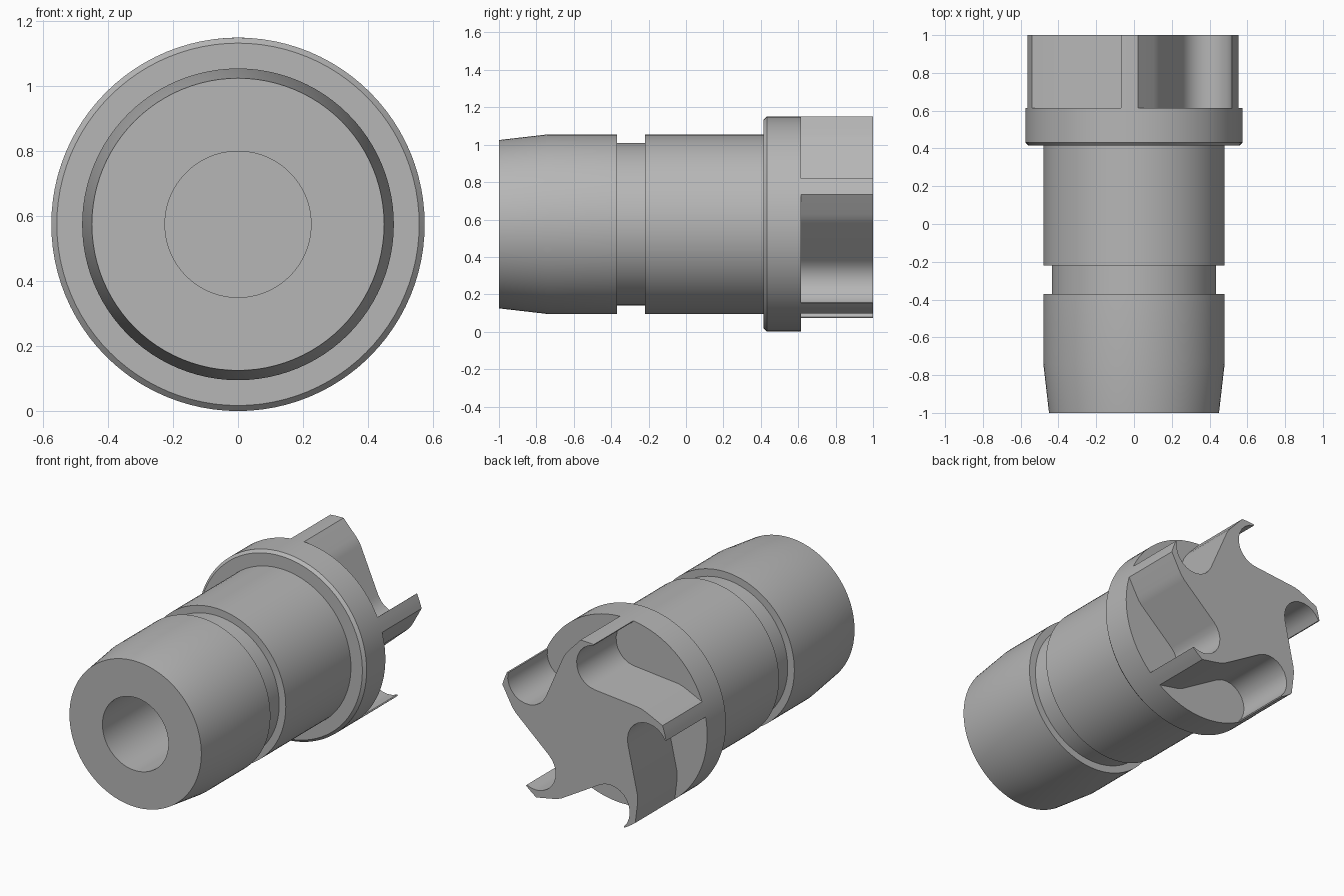
import bpy, bmesh, math
from mathutils import Matrix, Vector

cube = bpy.data.objects.get("Cube")
if cube:
    bpy.data.objects.remove(cube, do_unlink=True)

RADIUS = 0.575      # flange radius, also the height of the axis
ARMS = 5

steel = bpy.data.materials.new("satin_grey")
steel.use_nodes = True
grey = (0.47, 0.47, 0.47, 1)
steel.diffuse_color = grey
steel.node_tree.nodes["Principled BSDF"].inputs["Base Color"].default_value = grey


def finish(name, bm):
    """Turn a bmesh into a shaded object lying on the y axis."""
    bmesh.ops.remove_doubles(bm, verts=bm.verts, dist=1e-4)
    bmesh.ops.recalc_face_normals(bm, faces=bm.faces)
    mesh = bpy.data.meshes.new(name)
    bm.to_mesh(mesh)
    bm.free()
    mesh.materials.append(steel)
    obj = bpy.data.objects.new(name, mesh)
    obj.location.z = RADIUS
    bpy.context.collection.objects.link(obj)
    bpy.ops.object.select_all(action='DESELECT')
    obj.select_set(True)
    bpy.context.view_layer.objects.active = obj
    bpy.ops.object.shade_smooth_by_angle(angle=math.radians(25))
    return obj


# Turned body: blind bore, tapered nose, groove and chamfered flange
profile = [(0, 0.2), (0.225, 0.2), (0.225, -1), (0.45, -1), (0.48, -0.74),
           (0.48, -0.37), (0.435, -0.37), (0.435, -0.22), (0.48, -0.22),
           (0.48, 0.415), (0.558, 0.415), (RADIUS, 0.432), (RADIUS, 0.615), (0, 0.615)]
bm = bmesh.new()
verts = [bm.verts.new((r, y, 0)) for r, y in profile]
edges = [bm.edges.new(pair) for pair in zip(verts, verts[1:])]
bmesh.ops.spin(bm, geom=verts + edges, cent=(0, 0, 0), axis=(0, 1, 0),
               angle=math.tau, steps=96, use_merge=True)
finish("turned_body", bm)


def polar(radius, degrees, x=0, z=0):
    a = math.radians(degrees)
    return Vector((x + radius * math.cos(a), 0, z + radius * math.sin(a)))


# One arm: outer land, rounded shoulder, straight flank, round hooked pocket
arm = [polar(RADIUS, a) for a in (25, 22, 19, 16)]
arm += [Vector((x, 0, z)) for x, z in ((0.494, 0.052), (0.48, 0.03), (0.46, 0.006))]
arm += [polar(0.136, 132 + 15 * i, 0.325, -0.295) for i in range(12)]

# Hooked drive head: the arm repeated around the axis and extruded
bm = bmesh.new()
outline = []
for i in range(ARMS):
    turn = Matrix.Rotation(math.tau * i / ARMS, 3, 'Y')
    outline += [bm.verts.new(turn @ p + Vector((0, 0.61, 0))) for p in arm]
face = bm.faces.new(outline)
result = bmesh.ops.extrude_face_region(bm, geom=[face])
moved = [g for g in result["geom"] if isinstance(g, bmesh.types.BMVert)]
bmesh.ops.translate(bm, verts=moved, vec=(0, 0.39, 0))
finish("hooked_drive_head", bm)
